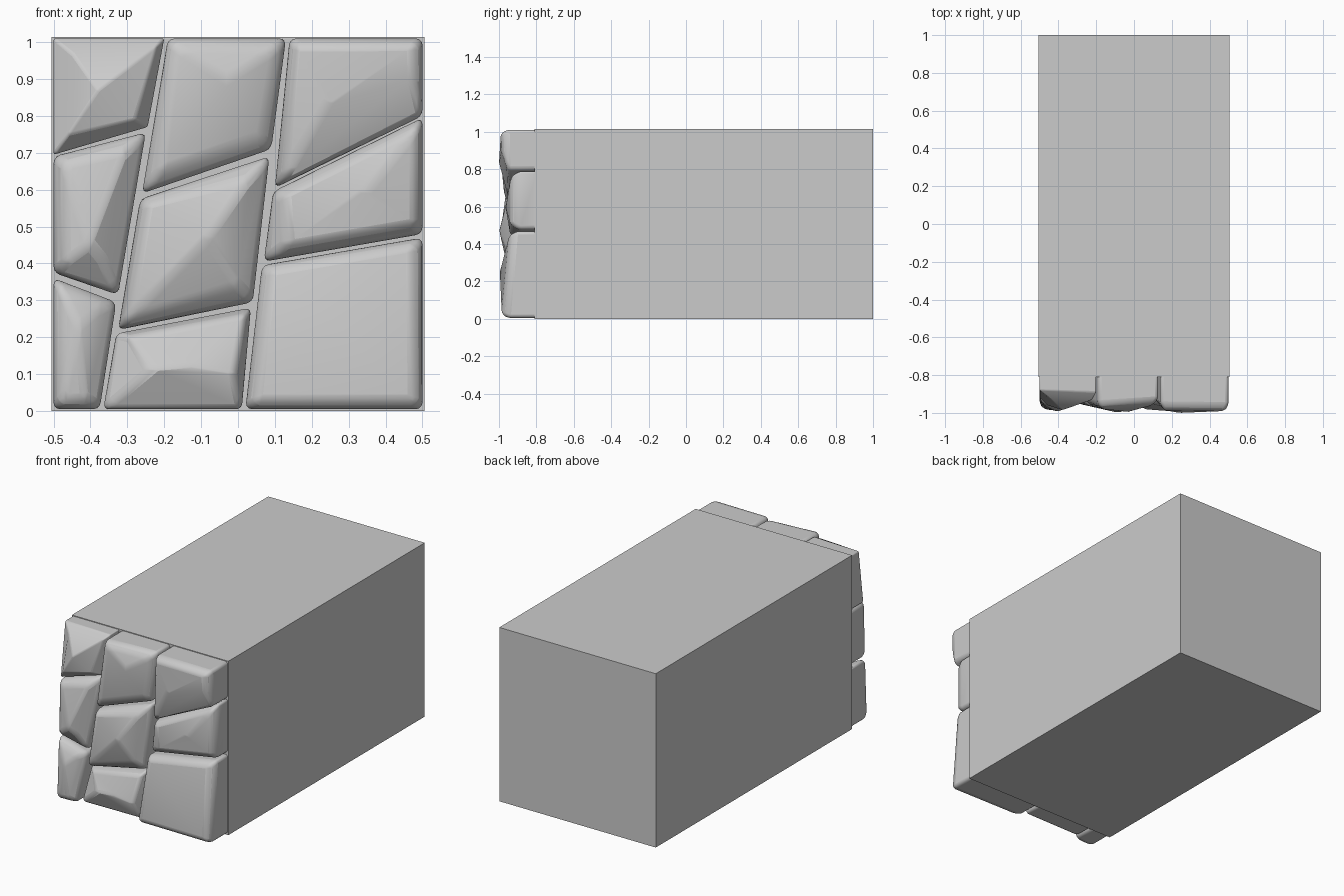
import bpy
import bmesh
from math import radians

if "Cube" in bpy.data.objects:
    bpy.data.objects.remove(bpy.data.objects["Cube"], do_unlink=True)

stone_grey = bpy.data.materials.new("stone_grey")
stone_grey.use_nodes = True
GREY = (0.6, 0.6, 0.6, 1)
stone_grey.diffuse_color = GREY
stone_grey.node_tree.nodes["Principled BSDF"].inputs["Base Color"].default_value = GREY

WALL_FRONT = -0.81


def finish(name, bm):
    bmesh.ops.recalc_face_normals(bm, faces=bm.faces)
    mesh = bpy.data.meshes.new(name)
    bm.to_mesh(mesh)
    bm.free()
    obj = bpy.data.objects.new(name, mesh)
    mesh.materials.append(stone_grey)
    bpy.context.collection.objects.link(obj)
    return obj


def smooth(obj):
    bpy.ops.object.select_all(action="DESELECT")
    obj.select_set(True)
    bpy.context.view_layer.objects.active = obj
    bpy.ops.object.shade_smooth_by_angle(angle=radians(30))


def stone(name, outline, face, apex, drop, width=0.018):
    """Outline (x, z) rises to a rim, then slopes to the face corners
    (x, z, depth) and on to a shallow apex."""
    bm = bmesh.new()
    base = [bm.verts.new((x, WALL_FRONT + 0.03, z)) for x, z in outline]
    rim = [bm.verts.new((x, drop - f[2], z)) for (x, z), f in zip(outline, face)]
    front = [bm.verts.new((x, -d, z)) for x, z, d in face]
    tip = bm.verts.new((apex[0], -apex[2], apex[1]))
    bm.faces.new(base)
    for i in range(len(outline)):
        j = (i + 1) % len(outline)
        bm.faces.new((base[i], base[j], rim[j], rim[i]))
        bm.faces.new((rim[i], rim[j], front[j], front[i]))
        bm.faces.new((front[i], front[j], tip))
    obj = finish(name, bm)
    bevel = obj.modifiers.new("worn_edges", "BEVEL")
    bevel.width = width
    bevel.segments = 3
    bevel.limit_method = "ANGLE"
    bevel.angle_limit = radians(22)
    smooth(obj)


# Plain block behind the stones
bm = bmesh.new()
bmesh.ops.create_cube(bm, size=1)
for v in bm.verts:
    v.co = (v.co.x * 1.01, 1 if v.co.y > 0 else WALL_FRONT, (v.co.z + 0.5) * 1.014)
finish("wall_block", bm)

# Stones: corners run top left, top right, bottom right, bottom left
stone("stone_top_left",
      [(-.5, 1.01), (-.2, 1.01), (-.245, .77), (-.5, .695)],
      [(-.45, .97, .92), (-.22, .99, .93), (-.28, .79, .95), (-.46, .75, .96)],
      (-.38, .87, .985), .04, .006)
stone("stone_top_middle",
      [(-.19, 1.01), (.13, 1.01), (.09, .71), (-.26, .59)],
      [(-.17, .99, .98), (.1, .98, .96), (.06, .74, .95), (-.21, .65, .97)],
      (-.03, .9, .997), .03)
stone("stone_top_right",
      [(.14, 1.01), (.5, 1.01), (.5, .8), (.1, .605)],
      [(.16, .99, .985), (.48, .99, .99), (.48, .89, .985), (.13, .64, .95)],
      (.24, .83, 1), .03)
stone("stone_middle_left",
      [(-.5, .69), (-.25, .755), (-.325, .315), (-.5, .375)],
      [(-.47, .67, .965), (-.3, .71, .94), (-.36, .4, .96), (-.47, .4, .975)],
      (-.4, .45, .995), .04)
stone("stone_centre",
      [(-.265, .575), (.085, .69), (.04, .295), (-.325, .22)],
      [(-.25, .56, .96), (.03, .63, .96), (0, .34, .95), (-.3, .25, .95)],
      (-.08, .47, 1), .04)
stone("stone_middle_right",
      [(.095, .595), (.5, .795), (.5, .48), (.07, .405)],
      [(.12, .58, .94), (.48, .76, .94), (.48, .51, .94), (.13, .45, .94)],
      (.35, .6, .965), .04)
stone("stone_bottom_left",
      [(-.5, .36), (-.33, .295), (-.375, .005), (-.5, .005)],
      [(-.48, .33, .965), (-.37, .28, .95), (-.41, .03, .975), (-.48, .03, .98)],
      (-.43, .23, .99), .03)
stone("stone_bottom_middle",
      [(-.33, .21), (.035, .28), (.01, .005), (-.365, .005)],
      [(-.3, .2, .92), (.02, .26, .92), (-.01, .1, .96), (-.24, .11, .965)],
      (-.13, .12, .965), .045)
stone("stone_bottom_right",
      [(.065, .395), (.5, .47), (.5, .005), (.02, .005)],
      [(.09, .38, .95), (.475, .445, .945), (.48, .025, .985), (.05, .025, .98)],
      (.25, .25, .995), .03)
